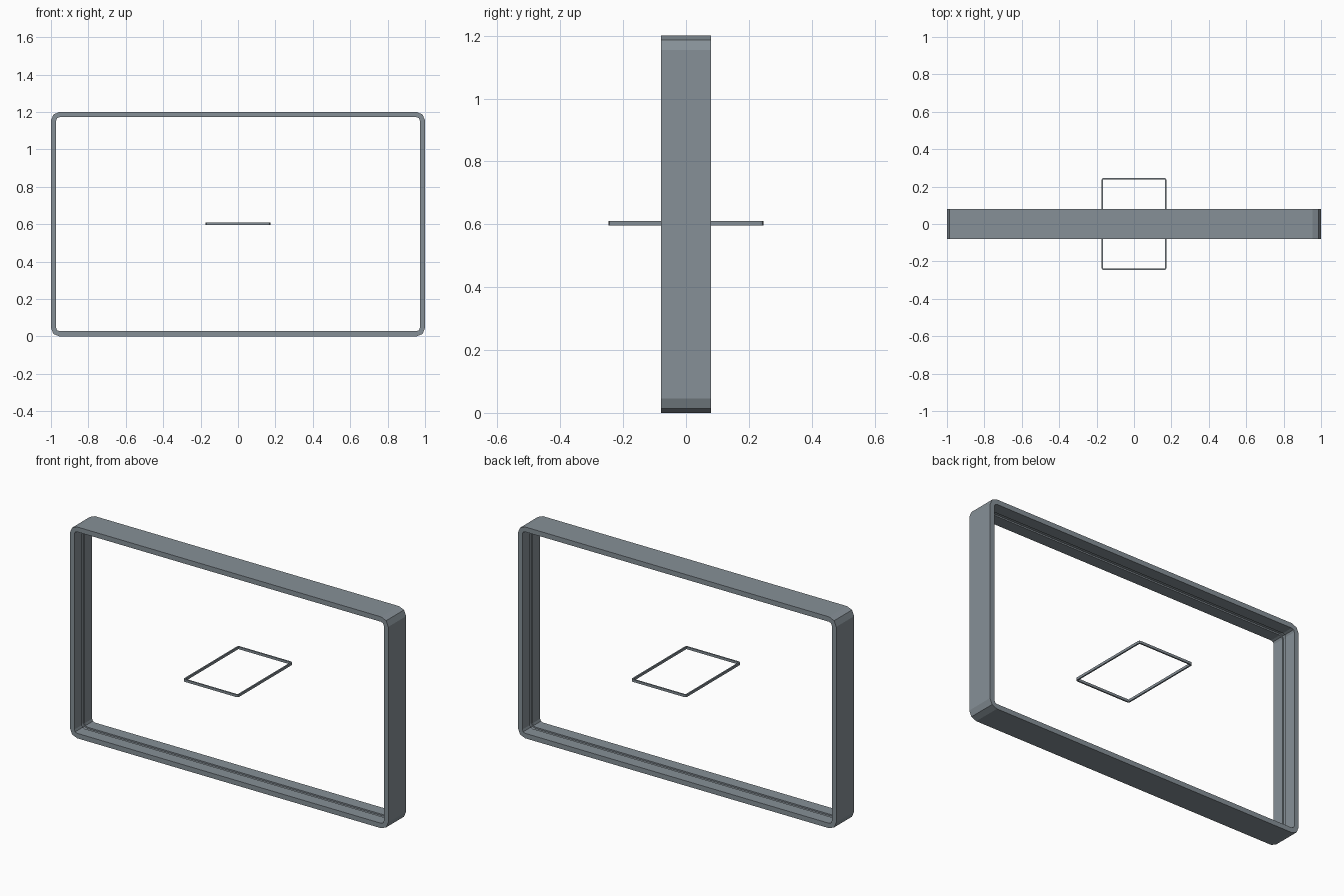
import bpy, bmesh, math
from mathutils import Matrix

if "Cube" in bpy.data.objects:
    bpy.data.objects.remove(bpy.data.objects["Cube"])

# Slate grey
slate = bpy.data.materials.new("slate")
slate.diffuse_color = (0.24, 0.28, 0.31, 1)
slate.use_nodes = True
slate.node_tree.nodes["Principled BSDF"].inputs["Base Color"].default_value = slate.diffuse_color


def rounded_rect(w, h, r, segs):
    """Points of a rounded rectangle centred on the origin."""
    pts = []
    for k, (sx, sy) in enumerate([(1, 1), (-1, 1), (-1, -1), (1, -1)]):
        cx, cy = sx * (w / 2 - r), sy * (h / 2 - r)
        for i in range(segs + 1):
            a = math.pi / 2 * (k + i / segs)
            pts.append((cx + r * math.cos(a), cy + r * math.sin(a)))
    return pts


def ring(name, w, h, r, segs, profile, matrix):
    """Sweep a closed (inset, depth) profile around a rounded rectangle."""
    bm = bmesh.new()
    loops = [[bm.verts.new((x, y, depth)) for x, y in
              rounded_rect(w - 2 * inset, h - 2 * inset, r - inset, segs)]
             for inset, depth in profile]
    n = len(loops[0])
    for a, b in zip(loops, loops[1:] + loops[:1]):
        for i in range(n):
            j = (i + 1) % n
            bm.faces.new((a[i], a[j], b[j], b[i]))
    bm.transform(matrix)
    bmesh.ops.recalc_face_normals(bm, faces=bm.faces)
    mesh = bpy.data.meshes.new(name)
    bm.to_mesh(mesh)
    bm.free()
    mesh.materials.append(slate)
    obj = bpy.data.objects.new(name, mesh)
    bpy.context.collection.objects.link(obj)
    return obj


# Upright outer frame with faceted corners and a shallow groove along its inner face
T, G, D, W = 0.028, 0.020, 0.08, 0.012
frame_profile = [(0, -D), (0, D), (T, D), (T, W), (G, W), (G, -W), (T, -W), (T, -D)]
upright = Matrix.Translation((0, 0, 0.6)) @ Matrix.Rotation(math.pi / 2, 4, 'X')
ring("outer_frame", 2.0, 1.2, 0.045, 2, frame_profile, upright)

# Thin horizontal rim floating at the centre
t, d = 0.008, 0.007
rim_profile = [(0, -d), (0, d), (t, d), (t, -d)]
ring("centre_rim", 0.345, 0.493, 0.01, 2, rim_profile, Matrix.Translation((0, 0, 0.603)))
